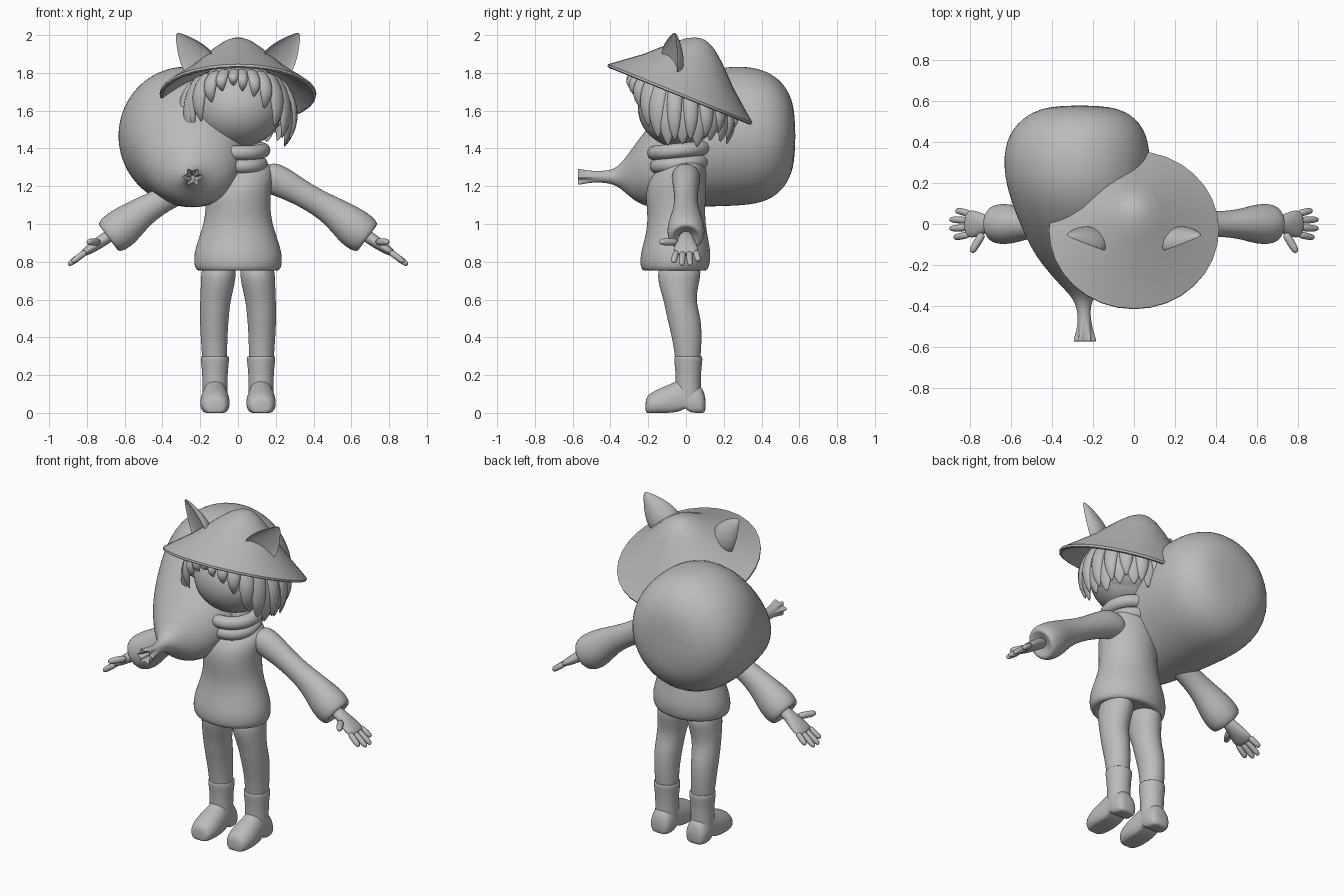
import bpy, bmesh, math, random
from mathutils import Vector

random.seed(4)
if "Cube" in bpy.data.objects:
    bpy.data.objects.remove(bpy.data.objects["Cube"])

GREY = (0.5, 0.5, 0.5, 1)
clay = bpy.data.materials.new("plain_grey")
clay.use_nodes = True
clay.diffuse_color = GREY
clay.node_tree.nodes["Principled BSDF"].inputs["Base Color"].default_value = GREY

X, Y, Z = Vector((1, 0, 0)), Vector((0, 1, 0)), Vector((0, 0, 1))


def loft(bm, sections, axis, side, n=16, hollow=0, ruffle=0, floor=None):
    """Skin elliptical rings (centre, half width, half depth) set across an axis."""
    axis = Vector(axis).normalized()
    u = Vector(side) - axis * axis.dot(Vector(side))
    u.normalize()
    v = axis.cross(u)
    rings = []
    for i, (c, a, b) in enumerate(sections):
        ring = []
        for k in range(n):
            t = math.tau * k / n
            s = math.sin(t)
            if hollow and s < 0:
                s *= -hollow
            m = 1 + 0.3 * math.cos(6 * t) if i < ruffle else 1
            p = Vector(c) + u * (a * m * math.cos(t)) + v * (b * m * s)
            if floor is not None:
                p.z = max(p.z, floor[i])
            ring.append(bm.verts.new(p))
        rings.append(ring)
    for r, q in zip(rings, rings[1:]):
        for k in range(n):
            bm.faces.new((r[k], r[(k + 1) % n], q[(k + 1) % n], q[k]))
    bm.faces.new(rings[0][::-1])
    bm.faces.new(rings[-1])


def dress(ob, mirror=False, level=2):
    ob.data.materials.append(clay)
    if mirror:
        ob.modifiers.new("mirror", 'MIRROR').use_mirror_merge = False
    if level:
        sub = ob.modifiers.new("smooth", 'SUBSURF')
        sub.levels = sub.render_levels = level
    ob.data.shade_smooth()
    return ob


def finish(bm, name, **kw):
    bmesh.ops.recalc_face_normals(bm, faces=bm.faces)
    me = bpy.data.meshes.new(name)
    bm.to_mesh(me)
    bm.free()
    ob = bpy.data.objects.new(name, me)
    bpy.context.collection.objects.link(ob)
    return dress(ob, **kw)


def part(name, sections, axis, side, mirror=False, level=2, **kw):
    bm = bmesh.new()
    loft(bm, sections, axis, side, **kw)
    return finish(bm, name, mirror=mirror, level=level)


# Sweater: height, centre depth, half width, half depth
sweater = [(0.77, -0.06, 0.15, 0.12), (0.745, -0.06, 0.205, 0.16), (0.765, -0.06, 0.235, 0.185),
           (0.84, -0.055, 0.238, 0.19), (0.92, -0.05, 0.212, 0.17), (1.02, -0.05, 0.178, 0.152),
           (1.12, -0.055, 0.172, 0.16), (1.22, -0.05, 0.182, 0.16), (1.29, -0.02, 0.19, 0.13),
           (1.335, 0, 0.15, 0.1), (1.35, -0.02, 0.085, 0.08), (1.45, -0.03, 0.08, 0.08)]
part("sweater", [((0, y, z), a, b) for z, y, a, b in sweater], Z, X, n=20)

# Sleeves with full cuffs
arm_axis = (0.8, 0, -0.6)
sleeve = [(0.1, 1.26, 0.07, 0.08), (0.17, 1.25, 0.08, 0.094), (0.28, 1.195, 0.068, 0.076),
          (0.395, 1.13, 0.062, 0.067), (0.51, 1.065, 0.07, 0.08), (0.6, 0.99, 0.1, 0.108),
          (0.665, 0.942, 0.102, 0.108), (0.695, 0.92, 0.08, 0.085), (0.67, 0.94, 0.04, 0.04)]
part("sleeves", [((x, 0, z), a, b) for x, z, a, b in sleeve], arm_axis, Y, mirror=True)

# Hands: palm, four fingers and a thumb
bm = bmesh.new()
palm = [(0.66, 0.95, 0.04, 0.035), (0.72, 0.912, 0.042, 0.034), (0.765, 0.88, 0.068, 0.03),
        (0.81, 0.85, 0.07, 0.022), (0.825, 0.84, 0.055, 0.012)]
loft(bm, [((x, 0, z), a, b) for x, z, a, b in palm], arm_axis, Y, n=12)


def finger(base, tip, r):
    base, tip = Vector(base), Vector(tip)
    loft(bm, [(base.lerp(tip, t), r * w, r * w) for t, w in ((0, 1), (0.5, 1), (0.85, 0.9), (1, 0.5))],
         tip - base, Y if abs((tip - base).y) < 0.05 else Z, n=8)


for y, reach in ((-0.051, 0.08), (-0.017, 0.1), (0.017, 0.1), (0.051, 0.07)):
    finger((0.8, y, 0.857), (0.8 + reach, y * 1.3, 0.857 - reach * 0.75), 0.019)
finger((0.735, -0.04, 0.905), (0.795, -0.14, 0.905), 0.022)
finish(bm, "hands", mirror=True, level=1)

# Legs: height, x, y, half width, half depth
leg = [(0.8, 0.1, -0.03, 0.095, 0.12), (0.7, 0.104, -0.04, 0.094, 0.115), (0.6, 0.12, -0.035, 0.082, 0.085),
       (0.5, 0.126, -0.01, 0.078, 0.092), (0.4, 0.127, 0.005, 0.072, 0.08), (0.3, 0.124, 0.01, 0.068, 0.07),
       (0.22, 0.122, 0.01, 0.06, 0.06)]
part("legs", [((x, y, z), a, b) for z, x, y, a, b in leg], Z, X, mirror=True)

# Boots: shaft, and foot with an arched sole
bm = bmesh.new()
shaft = [(0.29, 0.06), (0.305, 0.074), (0.285, 0.078), (0.23, 0.07), (0.15, 0.067), (0.08, 0.07), (0.04, 0.06)]
loft(bm, [((0.122, 0.012, z), r, r) for z, r in shaft], Z, X)
foot = [(-0.215, 0.03, 0.04, 0.04), (-0.2, 0.04, 0.068, 0.06), (-0.14, 0.05, 0.082, 0.082),
        (-0.07, 0.06, 0.078, 0.1), (-0.02, 0.07, 0.07, 0.115), (0, 0.07, 0.068, 0.115),
        (0.015, 0.06, 0.07, 0.115), (0.08, 0.05, 0.07, 0.1), (0.105, 0.04, 0.045, 0.05)]
loft(bm, [((0.122, y, z), a, b) for y, z, a, b in foot], Y, X,
     floor=[0, 0, 0, 0, 0.012, 0.03, 0, 0, 0])
finish(bm, "boots", mirror=True)

# Scarf: two stacked rolls
for name, z, r, y in (("scarf_upper", 1.39, 0.134, -0.035), ("scarf_lower", 1.318, 0.12, -0.035)):
    bpy.ops.mesh.primitive_torus_add(major_radius=r, minor_radius=0.04, major_segments=32, minor_segments=12,
                                     location=(0, y, z), rotation=(0.1, 0, 0))
    bpy.context.object.name = name
    dress(bpy.context.object, level=1)

# Head
bpy.ops.mesh.primitive_uv_sphere_add(segments=32, ring_count=20, radius=1, location=(0, -0.03, 1.615))
head = bpy.context.object
head.name = "head"
head.scale = (0.235, 0.225, 0.21)
dress(head, level=0)

# Hair: scalp behind the face, with hanging locks all round
bm = bmesh.new()
bmesh.ops.create_uvsphere(bm, u_segments=28, v_segments=18, radius=1)
for v in bm.verts:
    v.co = Vector((v.co.x * 0.265, v.co.y * 0.25 - 0.015, v.co.z * 0.21 + 1.64))
bmesh.ops.delete(bm, geom=[v for v in bm.verts if v.co.y < -0.08 and v.co.z < 1.76], context='VERTS')
finish(bm, "scalp", level=0)

bm = bmesh.new()


def lock(deg, tip_z, width, out=0.0):
    t = math.radians(deg)
    d = Vector((math.sin(t), -math.cos(t), 0))
    side = Vector((math.cos(t), math.sin(t), 0))
    top = 1.765 + 0.06 * math.cos(t)
    drop = top - tip_z
    rows = []
    for f, r, w in ((0, 0.2, 0.8), (0.25, 0.25, 1), (0.5, 0.272, 1), (0.78, 0.272, 0.75), (1, 0.25, 0.08)):
        p = Vector((d.x * (r + out) * 1.03, d.y * (r + out) * 0.98 - 0.018, top - drop * f))
        rows.append((p, width * w, 0.028 * w))
    loft(bm, rows, Z, side, n=8)


fringe = ((5, 1.7, 0.03), (18, 1.67, 0.035), (31, 1.61, 0.042), (46, 1.51, 0.05), (60, 1.45, 0.055))
for deg, z, w in fringe:
    lock(deg, z, w, 0.01)
    lock(-deg, z + 0.03, w, 0.01)
for deg in range(72, 290, 18):
    lock(deg, 1.42 + random.uniform(-0.02, 0.02), 0.062)
    lock(deg + 9, 1.46 + random.uniform(-0.03, 0.03), 0.046, 0.016)
finish(bm, "hair", level=1)

# Cone hat tilted back: radius and height above the rim
tilt = math.radians(22)
hat_axis = Vector((0, math.sin(tilt), math.cos(tilt)))
hat = [(0.01, 0.28), (0.12, 0.215), (0.25, 0.1), (0.4, -0.012), (0.413, -0.008), (0.415, 0.004),
       (0.26, 0.125), (0.14, 0.24), (0.08, 0.288), (0.04, 0.308), (0.01, 0.315)]
hat_ob = part("hat", [(Vector((0, -0.03, 1.687)) + hat_axis * h, r, r) for r, h in hat], hat_axis, X, n=32, level=0)
bpy.ops.object.select_all(action='DESELECT')
hat_ob.select_set(True)
bpy.context.view_layer.objects.active = hat_ob
bpy.ops.object.shade_smooth_by_angle(angle=math.radians(40))

# Ears on the hat, hollow towards the front and outside
root, tip = Vector((0.19, -0.1, 1.82)), Vector((0.325, -0.06, 2.01))
ear = [(root.lerp(tip, t), a, b) for t, a, b in
       ((0, 0.1, 0.08), (0.3, 0.098, 0.078), (0.6, 0.07, 0.055), (0.85, 0.034, 0.03), (1, 0.008, 0.008))]
part("ears", ear, tip - root, (0.75, 0.45, -0.6), mirror=True, n=20, hollow=0.35)

# Sack over the shoulder: depth, centre x and z, half width and half height
sack = [(-0.5, -0.24, 1.25, 0.012, 0.012), (-0.565, -0.24, 1.25, 0.034, 0.034), (-0.578, -0.24, 1.25, 0.046, 0.04),
        (-0.56, -0.24, 1.25, 0.046, 0.04), (-0.5, -0.24, 1.25, 0.034, 0.032), (-0.42, -0.245, 1.25, 0.03, 0.03),
        (-0.36, -0.25, 1.25, 0.05, 0.05), (-0.31, -0.245, 1.26, 0.105, 0.105), (-0.24, -0.225, 1.28, 0.19, 0.185),
        (-0.14, -0.235, 1.335, 0.26, 0.25), (0, -0.25, 1.41, 0.31, 0.325), (0.15, -0.27, 1.46, 0.348, 0.37),
        (0.3, -0.28, 1.468, 0.365, 0.375), (0.44, -0.275, 1.465, 0.345, 0.35), (0.54, -0.265, 1.465, 0.26, 0.26),
        (0.58, -0.265, 1.465, 0.13, 0.13)]
part("sack", [((x, y, z), a, b) for y, x, z, a, b in sack], Y, X, n=24, ruffle=4)
